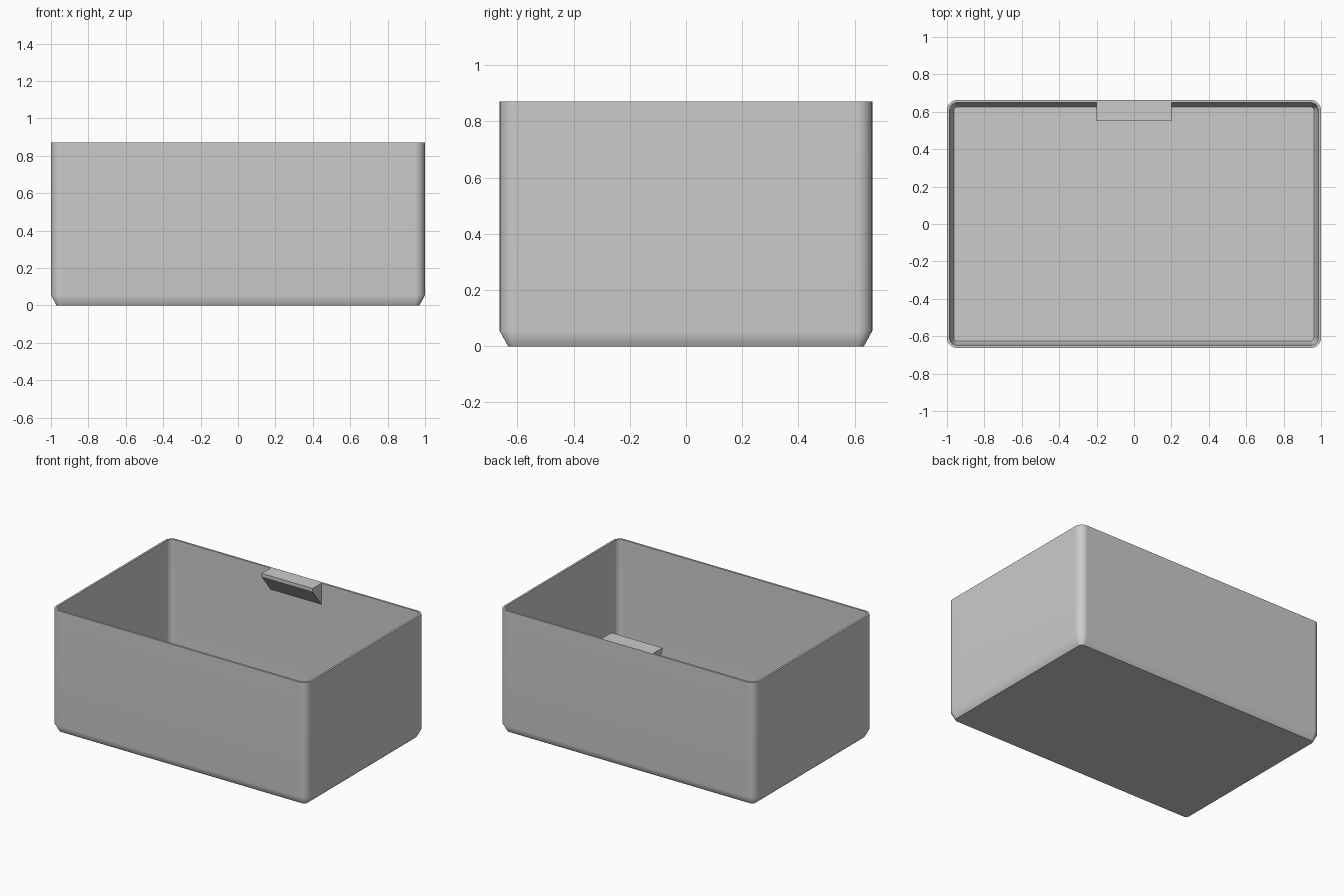
import bpy, bmesh, math

old = bpy.data.objects.get("Cube")
if old:
    bpy.data.objects.remove(old, do_unlink=True)

HALF_X, HALF_Y, HEIGHT = 1.0, 0.663, 0.87
WALL, RADIUS = 0.014, 0.055

grey = bpy.data.materials.new("plain grey")
grey.use_nodes = True
colour = (0.6, 0.6, 0.6, 1)
grey.diffuse_color = colour
grey.node_tree.nodes["Principled BSDF"].inputs["Base Color"].default_value = colour


def finish(name, bm, smooth):
    bmesh.ops.recalc_face_normals(bm, faces=bm.faces)
    mesh = bpy.data.meshes.new(name)
    bm.to_mesh(mesh)
    bm.free()
    mesh.materials.append(grey)
    obj = bpy.data.objects.new(name, mesh)
    bpy.context.collection.objects.link(obj)
    if smooth:
        bpy.ops.object.select_all(action="DESELECT")
        obj.select_set(True)
        bpy.context.view_layer.objects.active = obj
        bpy.ops.object.shade_smooth_by_angle(angle=math.radians(32))
        weighted = obj.modifiers.new("weighted normals", "WEIGHTED_NORMAL")
        weighted.keep_sharp = True
    return obj


def rounded_ring(bm, inset, z, steps=6):
    """Loop of vertices along a rounded rectangle."""
    radius = max(RADIUS - inset, 0.015)
    cx, cy = HALF_X - inset - radius, HALF_Y - inset - radius
    ring = []
    for corner, (sx, sy) in enumerate([(1, 1), (-1, 1), (-1, -1), (1, -1)]):
        for i in range(steps + 1):
            a = math.pi / 2 * (corner + i / steps)
            ring.append(bm.verts.new((sx * cx + radius * math.cos(a),
                                      sy * cy + radius * math.sin(a), z)))
    return ring


# Open box: outer base, chamfer, rim, inner wall, inner chamfer, floor
profile = [(0.03, 0), (0, 0.055), (0, HEIGHT), (WALL, HEIGHT),
           (WALL, 0.06), (0.037, WALL)]
bm = bmesh.new()
rings = [rounded_ring(bm, inset, z) for inset, z in profile]
for low, high in zip(rings, rings[1:]):
    for i in range(len(low)):
        j = (i + 1) % len(low)
        bm.faces.new((low[i], low[j], high[j], high[i]))
bm.faces.new(rings[0])
bm.faces.new(rings[-1])
finish("open_box", bm, True)

# Wedge-shaped tab under the back rim
bm = bmesh.new()
back = HALF_Y - WALL / 2
side = [(back, HEIGHT), (0.55, HEIGHT), (0.55, HEIGHT - 0.025),
        (HALF_Y - WALL, HEIGHT - 0.15), (back, HEIGHT - 0.15)]
face = bm.faces.new([bm.verts.new((-0.2, y, z)) for y, z in side])
moved = bmesh.ops.extrude_face_region(bm, geom=[face])["geom"]
bmesh.ops.translate(bm, vec=(0.4, 0, 0),
                    verts=[v for v in moved if isinstance(v, bmesh.types.BMVert)])
finish("back_tab", bm, False)
